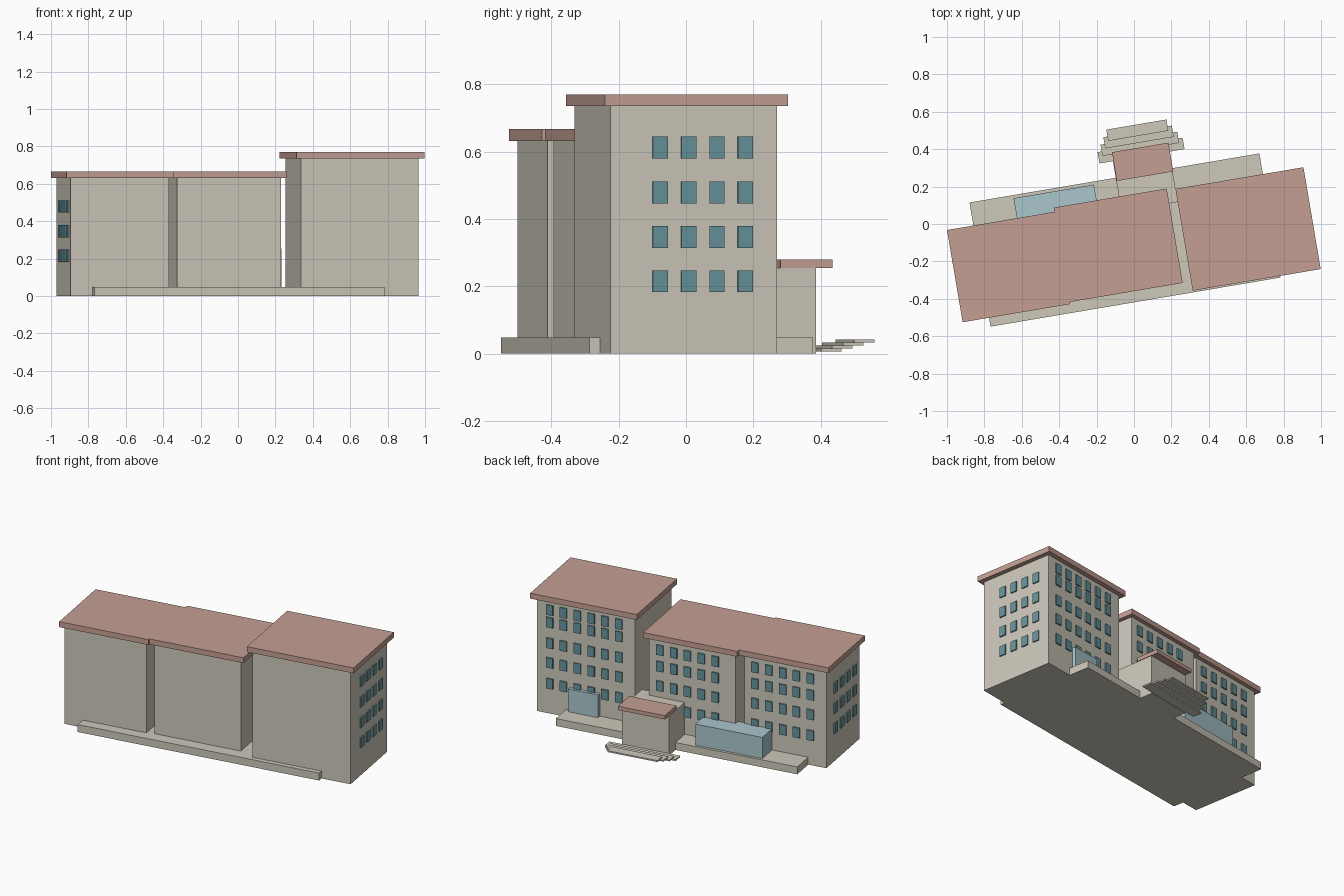
import bpy
import bmesh
import math
from mathutils import Matrix, Vector

cube = bpy.data.objects.get("Cube")
if cube:
    bpy.data.objects.remove(cube, do_unlink=True)

# The whole building is turned slightly about the vertical axis
TURN = math.radians(9.6)
WINDOW_W, WINDOW_H, WINDOW_D = 0.045, 0.065, 0.008


def material(name, rgb):
    linear = [((c / 255 + 0.055) / 1.055) ** 2.4 for c in rgb] + [1.0]
    mat = bpy.data.materials.new(name)
    mat.use_nodes = True
    mat.diffuse_color = linear
    mat.node_tree.nodes["Principled BSDF"].inputs["Base Color"].default_value = linear
    return mat


WALL = material("warm grey wall", (205, 200, 186))
ROOF = material("dusty red roof", (196, 159, 147))
WINDOW = material("teal window", (103, 148, 156))
GLASS = material("pale blue glazing", (170, 198, 204))


def boxes(name, mat, extents):
    """One object made of boxes, each given as (u, v, z) ranges."""
    bm = bmesh.new()
    for ranges in extents:
        centre = Vector([(a + b) / 2 for a, b in ranges])
        size = [b - a for a, b in ranges]
        bmesh.ops.create_cube(
            bm, size=1, matrix=Matrix.Translation(centre) @ Matrix.Diagonal(size + [1]))
    mesh = bpy.data.meshes.new(name)
    bm.to_mesh(mesh)
    bm.free()
    mesh.materials.append(mat)
    obj = bpy.data.objects.new(name, mesh)
    obj.rotation_euler.z = TURN
    bpy.context.collection.objects.link(obj)
    return obj


def windows(name, axis, wall, outward, first, count, rows, step=0.09):
    """Grid of thin window plates on a wall at a fixed u (axis 0) or v (axis 1)."""
    plates = []
    depth = tuple(sorted((wall, wall + outward * WINDOW_D)))
    for i in range(count):
        c = first + i * step
        across = (c - WINDOW_W / 2, c + WINDOW_W / 2)
        for z in rows:
            up = (z - WINDOW_H / 2, z + WINDOW_H / 2)
            plates.append((depth, across, up) if axis == 0 else (across, depth, up))
    boxes(name, WINDOW, plates)


# Plinth
boxes("plinth", WALL, [((-0.848, 0.724), (-0.413, 0.26), (0, 0.048))])

# Three main blocks with overhanging flat roofs
boxes("outer_wing", WALL, [((-0.966, -0.433), (-0.343, 0.11), (0, 0.632))])
boxes("middle_wing", WALL, [((-0.386, 0.177), (-0.333, 0.133), (0, 0.632))])
boxes("tall_block", WALL, [((0.277, 0.914), (-0.382, 0.119), (0, 0.735))])
boxes("outer_wing_roof", ROOF, [((-0.991, -0.408), (-0.365, 0.135), (0.632, 0.667))])
boxes("middle_wing_roof", ROOF, [((-0.408, 0.204), (-0.354, 0.158), (0.632, 0.667))])
boxes("tall_block_roof", ROOF, [((0.25, 0.944), (-0.404, 0.148), (0.735, 0.77))])

# Entrance hall with its own roof
boxes("entrance_hall", WALL, [((-0.055, 0.25), (0.077, 0.349), (0, 0.255))])
boxes("entrance_roof", ROOF, [((-0.052, 0.254), (0.242, 0.398), (0.255, 0.28))])

# Stacked entrance steps
boxes("entrance_steps", WALL, [
    ((-0.128 + 0.022 * i, 0.333 - 0.023 * i),
     (0.35 + 0.037 * i, 0.411 + 0.037 * i),
     (0.006 + 0.009 * i, 0.015 + 0.009 * i)) for i in range(4)])

# Glazed bays
boxes("long_glazed_bay", GLASS, [((-0.612, -0.176), (0.1, 0.243), (0.048, 0.185))])
boxes("small_glazed_bay", GLASS, [((0.505, 0.7), (0.11, 0.143), (0.048, 0.195))])

# Windows on the back and the two end walls
low_rows = (0.195, 0.33, 0.457)
end_rows = (0.215, 0.346, 0.478, 0.612)
windows("tall_block_back_windows", 1, 0.119, 1, 0.38, 6, low_rows + (0.592, 0.672))
windows("middle_wing_back_windows", 1, 0.133, 1, -0.254, 5, low_rows + (0.563,))
windows("outer_wing_back_windows", 1, 0.11, 1, -0.863, 5, low_rows + (0.563,))
windows("tall_block_end_windows", 0, 0.914, 1, -0.233, 4, end_rows, 0.0855)
windows("outer_wing_end_windows", 0, -0.966, -1, -0.268, 4, end_rows[:3], 0.0855)
